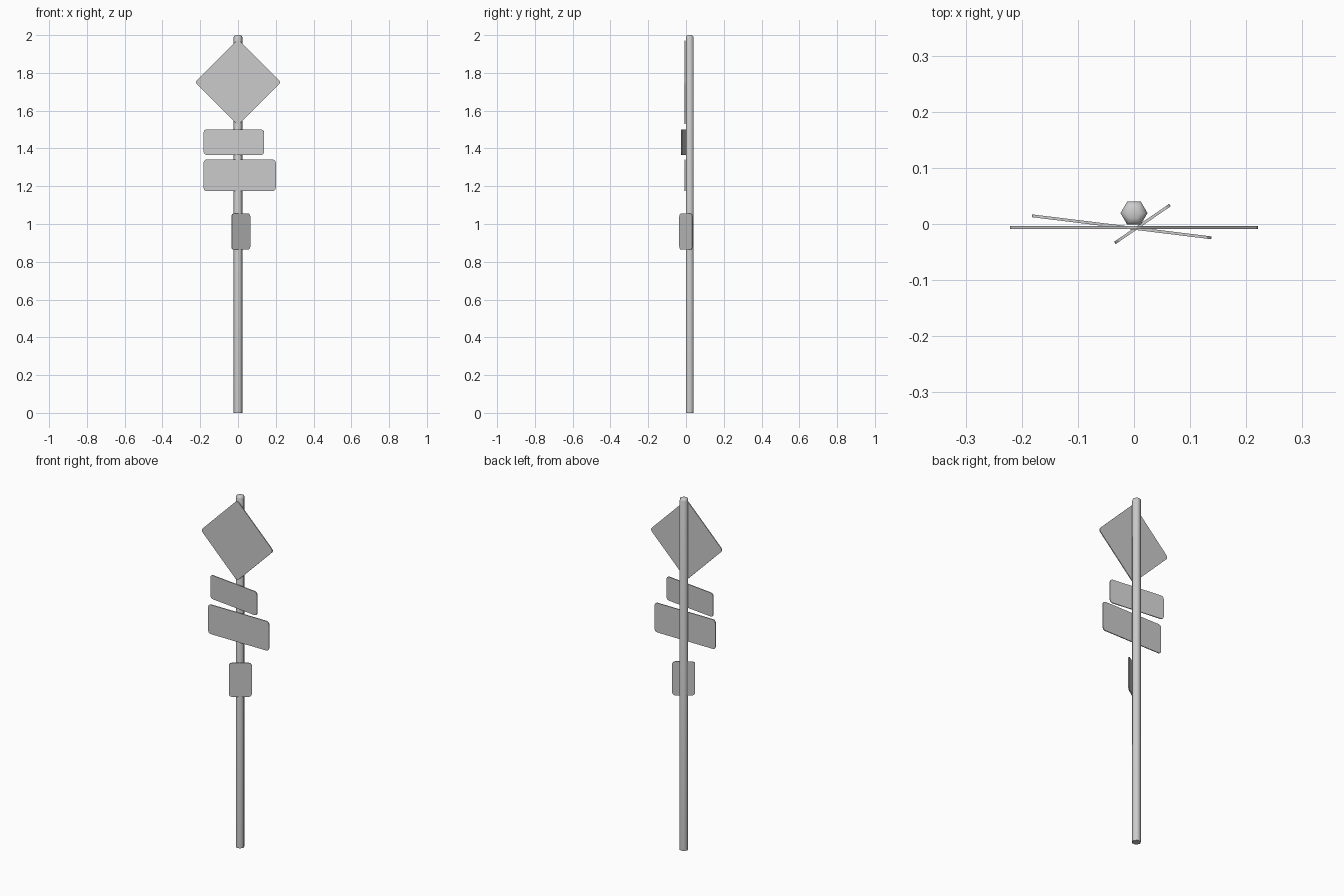
import bpy, bmesh
from math import sin, cos, pi, radians, sqrt

if "Cube" in bpy.data.objects:
    bpy.data.objects.remove(bpy.data.objects["Cube"])


def finish(name, bm, smooth):
    bmesh.ops.recalc_face_normals(bm, faces=bm.faces)
    me = bpy.data.meshes.new(name)
    bm.to_mesh(me)
    bm.free()
    ob = bpy.data.objects.new(name, me)
    bpy.context.collection.objects.link(ob)
    for p in me.polygons:
        p.use_smooth = smooth
    return ob


def plate(name, w, h, loc, yaw=0, roll=0, r=0.016, t=0.005, seg=3):
    """Thin sheet in the XZ plane with rounded corners."""
    bm = bmesh.new()
    pts = []
    for i, (sx, sz) in enumerate([(1, 1), (-1, 1), (-1, -1), (1, -1)]):
        for k in range(seg + 1):
            a = (i + k / seg) * pi / 2
            pts.append((sx * (w / 2 - r) + r * cos(a), sz * (h / 2 - r) + r * sin(a)))
    face = bm.faces.new([bm.verts.new((x, -t / 2, z)) for x, z in pts])
    ext = bmesh.ops.extrude_face_region(bm, geom=[face])
    bmesh.ops.translate(bm, vec=(0, t, 0),
                        verts=[v for v in ext["geom"] if isinstance(v, bmesh.types.BMVert)])
    ob = finish(name, bm, False)
    ob.location = loc
    ob.rotation_euler = (0, radians(roll), radians(yaw))
    return ob


# Six-sided pole with a slightly domed cap
bm = bmesh.new()
rings = []
for rad, z in [(0.024, 0), (0.024, 1.987), (0.02, 1.996), (0.011, 2.0)]:
    rings.append([bm.verts.new((rad * cos(i * pi / 3), 0.0195 + rad * sin(i * pi / 3), z))
                  for i in range(6)])
for a, b in zip(rings, rings[1:]):
    for i in range(6):
        j = (i + 1) % 6
        bm.faces.new((a[i], a[j], b[j], b[i]))
bm.faces.new(rings[0])
bm.faces.new(rings[-1])
pole = finish("pole", bm, True)
bpy.context.view_layer.objects.active = pole
pole.select_set(True)
bpy.ops.object.shade_smooth_by_angle(angle=radians(65))

# Signs from top to bottom
side = 0.222 * sqrt(2) + 0.009
plate("diamond_sign", side, side, (0, -0.006, 1.75), roll=45)
plate("upper_sign", 0.322, 0.135, (-0.022, -0.005, 1.433), yaw=-7)
plate("lower_sign", 0.382, 0.167, (0.009, -0.006, 1.258))
plate("small_sign", 0.119, 0.192, (0.015, 0, 0.96), yaw=34.5)
